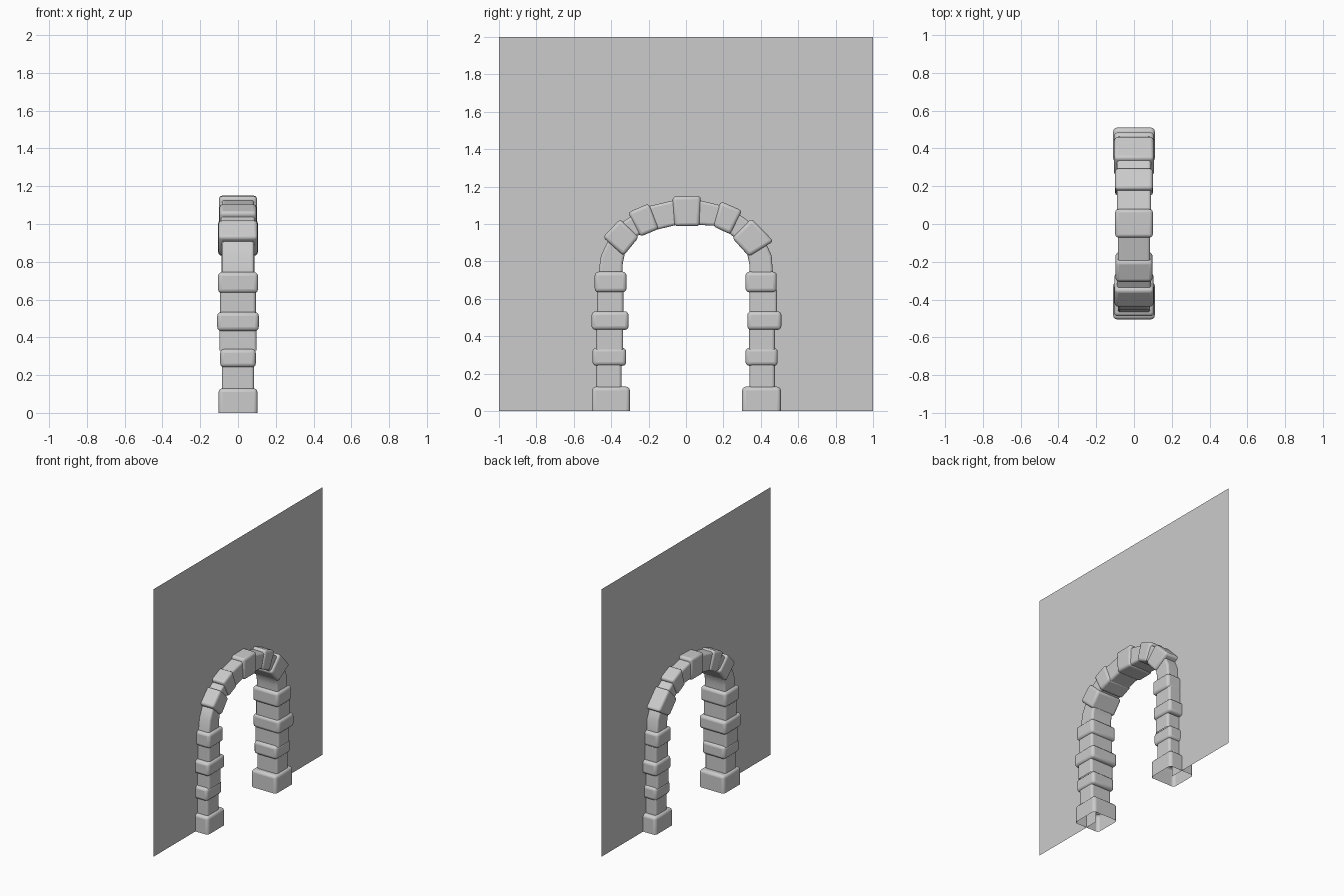
import bpy, bmesh, math

if "Cube" in bpy.data.objects:
    bpy.data.objects.remove(bpy.data.objects["Cube"])


def finish(name, bm):
    bmesh.ops.recalc_face_normals(bm, faces=bm.faces[:])
    me = bpy.data.meshes.new(name)
    bm.to_mesh(me)
    bm.free()
    ob = bpy.data.objects.new(name, me)
    bpy.context.collection.objects.link(ob)
    return ob


def block(name, sections, hx, bevel=0.02, cap_start=True, cap_end=True):
    """Loft a block through (outer, inner) yz point pairs, with half depth hx."""
    bm = bmesh.new()
    rings = []
    for (oy, oz), (iy, iz) in sections:
        rings.append([bm.verts.new(p) for p in
                      ((-hx, oy, oz), (hx, oy, oz), (hx, iy, iz), (-hx, iy, iz))])
    for a, b in zip(rings, rings[1:]):
        for i in range(4):
            j = (i + 1) % 4
            bm.faces.new((a[i], a[j], b[j], b[i]))
    if cap_start:
        bm.faces.new(rings[0])
    if cap_end:
        bm.faces.new(rings[-1])
    ob = finish(name, bm)
    mod = ob.modifiers.new("rounded_edges", 'BEVEL')
    mod.width = bevel
    mod.segments = 3
    mod.limit_method = 'ANGLE'
    mod.angle_limit = math.radians(45)
    bpy.ops.object.select_all(action='DESELECT')
    ob.select_set(True)
    bpy.context.view_layer.objects.active = ob
    bpy.ops.object.shade_smooth_by_angle(angle=math.radians(50))
    return ob


# Leg courses: kind, z0, z1, half depth, (outer, inner) y on left, and on right
courses = [
    ("base_stone", 0.0, 0.13, 0.103, (-.503, -.30), (.507, .30)),
    ("leg_shaft", 0.12, 0.25, 0.085, (-.48, -.345), (.475, .34)),
    ("leg_stone", 0.242, 0.338, 0.094, (-.50, -.32), (.49, .318)),
    ("leg_shaft", 0.33, 0.44, 0.098, (-.48, -.336), (.475, .338)),
    ("leg_stone", 0.434, 0.533, 0.11, (-.505, -.307), (.51, .328)),
    ("leg_shaft", 0.52, 0.645, 0.094, (-.475, -.335), (.487, .34)),
    ("leg_stone", 0.635, 0.745, 0.106, (-.488, -.318), (.485, .318)),
]
for n, (kind, z0, z1, hx, left, right) in enumerate(courses):
    shaft = kind == "leg_shaft"
    for side, (o, i) in (("left", left), ("right", right)):
        block(f"{side}_{kind}_{n}", [((o, z0), (i, z0)), ((o, z1), (i, z1))], hx,
              0.014 if shaft else 0.02, not shaft and n > 0, not shaft)

# Curved shafts between the legs and the arch stones
block("left_curved_shaft", [((-.468, .735), (-.34, .735)), ((-.455, .83), (-.338, .79)),
                            ((-.42, .905), (-.325, .85)), ((-.37, .97), (-.29, .89))],
      0.086, 0.014, False, False)
block("right_curved_shaft", [((.465, .735), (.34, .735)), ((.458, .83), (.338, .79)),
                             ((.425, .905), (.325, .85)), ((.37, .97), (.28, .89))],
      0.088, 0.014, False, False)

# Arch stones
arch = [
    ("left_shoulder_stone", ((-.445, .93), (-.334, .830)), ((-.352, 1.026), (-.252, .93)), .103),
    ("left_upper_stone", ((-.310, 1.062), (-.245, .932)), ((-.198, 1.11), (-.145, .974)), .098),
    ("keystone", ((-.073, 1.147), (-.062, .988)), ((.079, 1.151), (.073, .988)), .100),
    ("right_upper_stone", ((.184, 1.122), (.145, .988)), ((.300, 1.072), (.238, .944)), .100),
    ("right_shoulder_stone", ((.350, 1.03), (.247, .925)), ((.468, .908), (.337, .826)), .105),
]
for name, a, b, hx in arch:
    block(name, [a, b], hx, 0.018)

# Narrow links between arch stones
links = [
    ("left_lower_link", ((-.355, 1.0), (-.275, .93)), ((-.28, 1.05), (-.21, .96)), .09),
    ("left_upper_link", ((-.205, 1.094), (-.155, .970)), ((-.06, 1.128), (-.055, .994)), .086),
    ("right_upper_link", ((.06, 1.13), (.055, .996)), ((.20, 1.096), (.16, .99)), .09),
    ("right_lower_link", ((.28, 1.055), (.225, .955)), ((.37, .99), (.275, .915)), .09),
]
for name, a, b, hx in links:
    block(name, [a, b], hx, 0.014, False, False)

# Wall sheet with the arched opening hidden inside the stones
outline = [(-1, 0), (-1, 2), (1, 2), (1, 0), (.4, 0), (.4, .75), (.36, .9), (.23, 1.03),
           (.12, 1.065), (0, 1.075), (-.12, 1.055), (-.22, 1.025), (-.35, .925),
           (-.405, .75), (-.4, 0)]
bm = bmesh.new()
bm.faces.new([bm.verts.new((0, y, z)) for y, z in outline])
finish("wall_sheet", bm)
